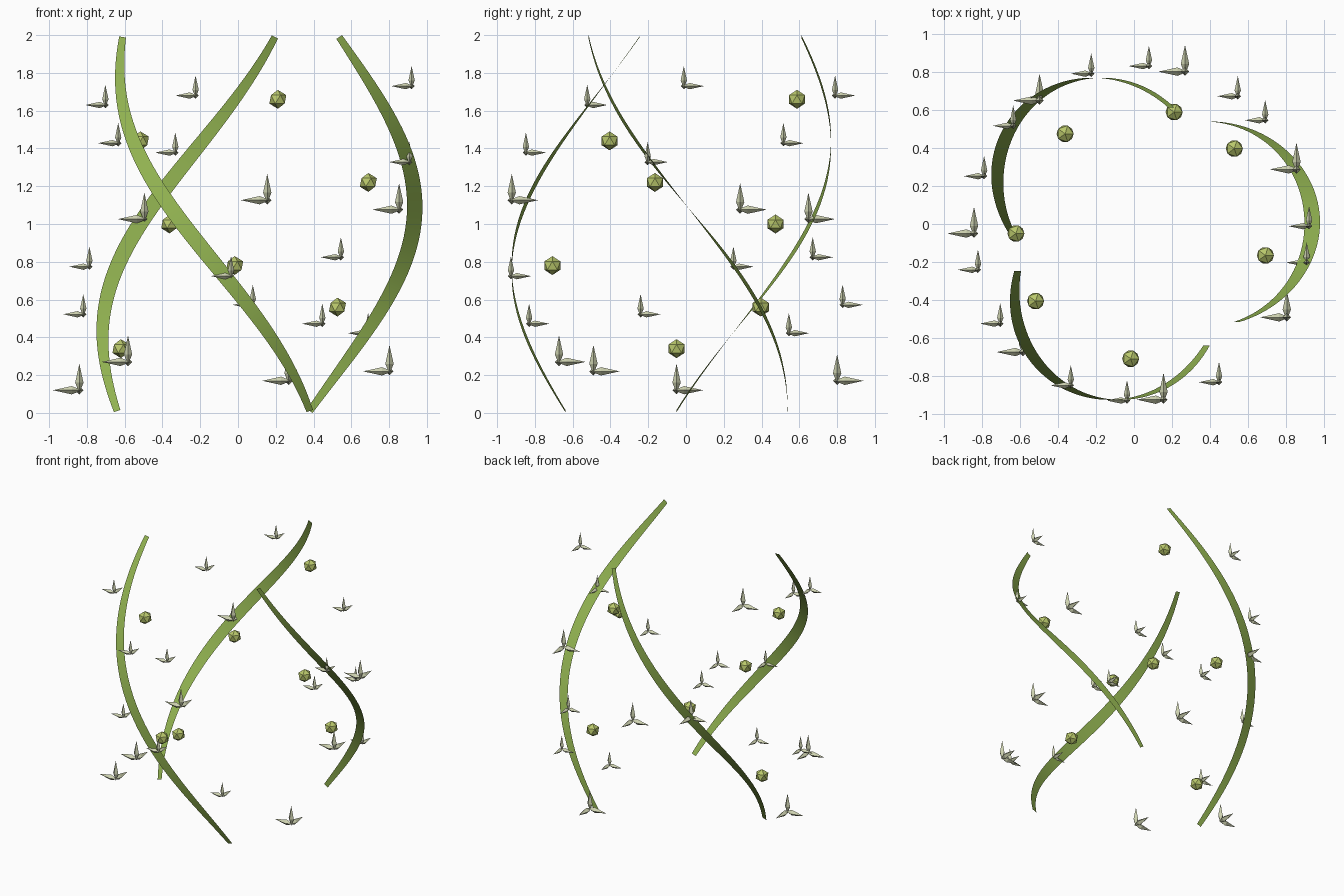
import bpy, bmesh, math
from mathutils import Vector

if "Cube" in bpy.data.objects:
    bpy.data.objects.remove(bpy.data.objects["Cube"])

CENTRE = Vector((0.04, -0.05, 0))
GOLDEN = math.radians(-137.5)


def material(name, rgb):
    m = bpy.data.materials.new(name)
    m.diffuse_color = (*rgb, 1)
    m.use_nodes = True
    m.node_tree.nodes["Principled BSDF"].inputs["Base Color"].default_value = m.diffuse_color
    return m


VINE = material("vine green", (0.28, 0.44, 0.08))
LEAF = material("pale leaf", (0.62, 0.65, 0.44))
BUD = material("bud yellow green", (0.49, 0.58, 0.15))


def finish(name, bm, mat, smooth=False):
    me = bpy.data.meshes.new(name)
    bm.to_mesh(me)
    bm.free()
    me.materials.append(mat)
    for p in me.polygons:
        p.use_smooth = smooth
    ob = bpy.data.objects.new(name, me)
    bpy.context.collection.objects.link(ob)
    return ob


def on_ring(angle, radius, z):
    return CENTRE + Vector((radius * math.cos(angle), radius * math.sin(angle), z))


# Vines: three bulging helical ribbons, widest in the middle
def vine_point(start, t):
    angle = start - math.radians(103.2) * t
    return on_ring(angle, 0.68 + 0.22 * math.sin(math.pi * t), 0.01 + 1.98 * t)


STEPS = 48
for n in range(3):
    start = math.pi + n * math.tau / 3
    bm = bmesh.new()
    rows = []
    for i in range(STEPS + 1):
        t = i / STEPS
        tangent = vine_point(start, t + 0.005) - vine_point(start, t - 0.005)
        side = tangent.cross(Vector((0, 1, 0))).normalized()
        side *= 0.018 + 0.023 * math.sin(math.pi * t)
        p = vine_point(start, t)
        rows.append((bm.verts.new(p - side), bm.verts.new(p + side)))
    for (a, b), (c, d) in zip(rows, rows[1:]):
        bm.faces.new((a, b, d, c))
    finish(f"vine_{n + 1}", bm, VINE, True)


# Leaf blade: a four-sided spindle, widest near its base
def add_blade(bm, origin, axis, size):
    axis = Vector(axis)
    u = Vector((axis.y, axis.z, axis.x))
    v = axis.cross(u)
    base = bm.verts.new(origin - axis * 0.015 * size)
    tip = bm.verts.new(origin + axis * 0.14 * size)
    mid = origin + axis * 0.04 * size
    ring = [bm.verts.new(mid + d * 0.022 * size) for d in (u, v, -u, -v)]
    for i in range(4):
        a, b = ring[i], ring[(i + 1) % 4]
        bm.faces.new((a, b, tip))
        bm.faces.new((b, a, base))


# Leaf sprigs: three blades each, spread by the golden angle
for i in range(20):
    z = 0.12 + 0.05 * (i // 6) + 0.302 * (i % 6)
    size = 1.0 if i % 3 == 0 else 0.76
    bm = bmesh.new()
    for axis in ((-1, 0, 0), (0, 1, 0), (0, 0, 1)):
        add_blade(bm, on_ring(math.pi + GOLDEN * i, 0.88, z), axis, size)
    bmesh.ops.recalc_face_normals(bm, faces=bm.faces)
    finish(f"leaf_sprig_{i + 1}", bm, LEAF)

# Buds: twenty-sided beads inside the vines
for i in range(7):
    bm = bmesh.new()
    bmesh.ops.create_icosphere(bm, subdivisions=1, radius=0.05)
    ob = finish(f"bud_{i + 1}", bm, BUD)
    ob.location = on_ring(math.pi + GOLDEN * i, 0.66, 0.34 + 0.22 * i)
